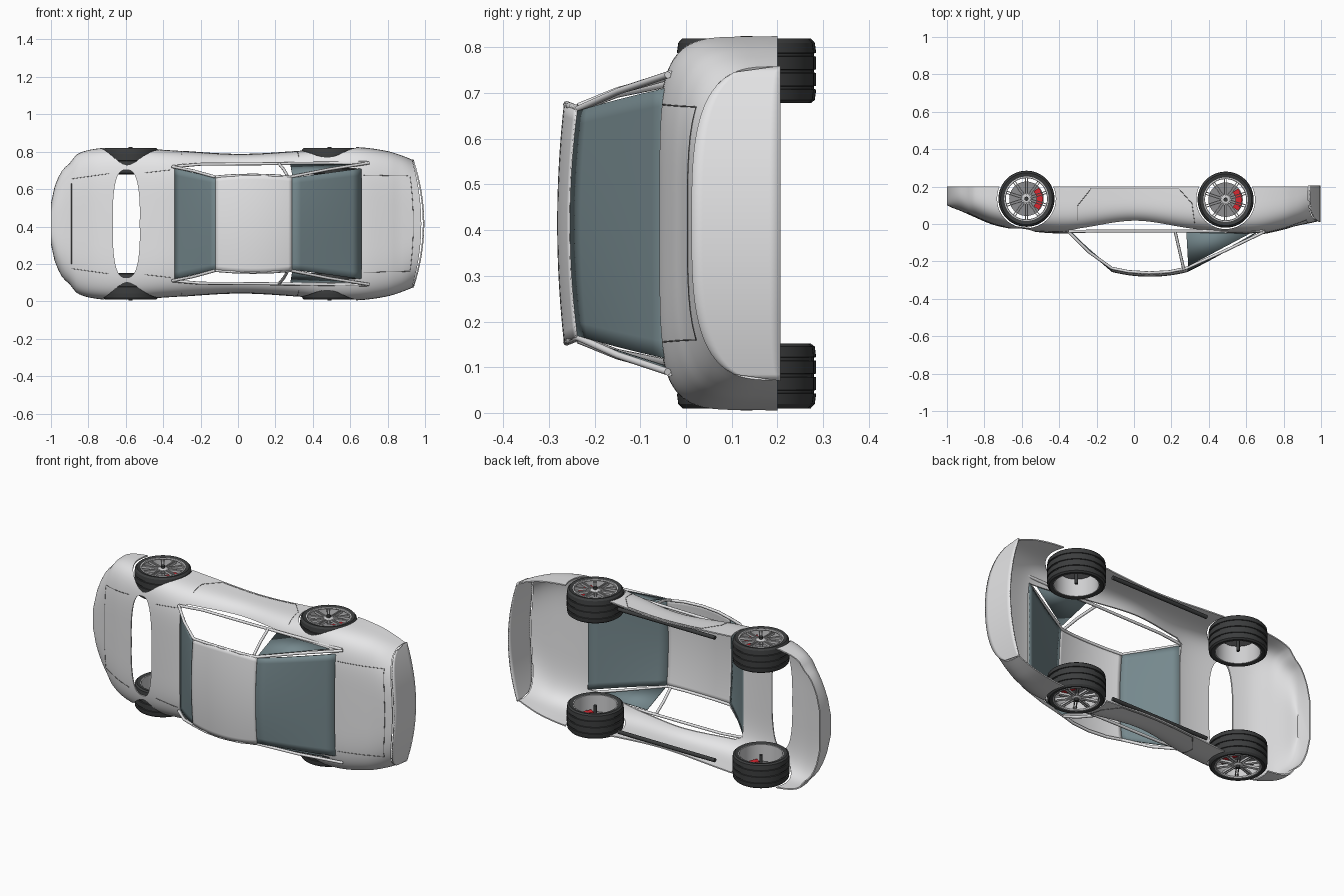
import bpy, bmesh, math
from mathutils import Matrix, Vector

if "Cube" in bpy.data.objects:
    bpy.data.objects.remove(bpy.data.objects["Cube"])

CENTRE = 0.415   # middle of the car's width, along z
FLOOR = -0.2     # lower edge of the body shell


def P(x, off, h):
    """Car space (length, sideways offset, height) to world; the car lies on its side."""
    return Vector((x, -h, CENTRE + off))


def material(name, rgb, rough=0.5):
    m = bpy.data.materials.new(name)
    m.use_nodes = True
    m.diffuse_color = (*rgb, 1)
    node = next(n for n in m.node_tree.nodes if n.type == 'BSDF_PRINCIPLED')
    node.inputs["Base Color"].default_value = (*rgb, 1)
    node.inputs["Roughness"].default_value = rough
    return m


SILVER = material("silver paint", (0.8, 0.8, 0.81))
GLASS = material("tinted glass", (0.18, 0.25, 0.27))
RUBBER = material("tyre rubber", (0.045, 0.047, 0.048))
ALLOY = material("wheel alloy", (0.62, 0.62, 0.63))
DISC = material("brake disc grey", (0.27, 0.27, 0.28))
RED = material("caliper red", (0.7, 0.02, 0.03))
SEAM = material("seam grey", (0.2, 0.2, 0.2))


def finish(name, bm, mat, angle=35):
    bmesh.ops.remove_doubles(bm, verts=bm.verts, dist=1e-5)
    bmesh.ops.recalc_face_normals(bm, faces=bm.faces)
    me = bpy.data.meshes.new(name)
    bm.to_mesh(me)
    bm.free()
    me.shade_smooth()
    me.set_sharp_from_angle(angle=math.radians(angle))
    me.materials.append(mat)
    ob = bpy.data.objects.new(name, me)
    bpy.context.collection.objects.link(ob)
    return ob


def grid(bm, rows, loop=False):
    vs = [[bm.verts.new(p) for p in r] for r in rows]
    for a, b in zip(vs, vs[1:] + (vs[:1] if loop else [])):
        for i in range(len(a) - 1):
            bm.faces.new((a[i], a[i + 1], b[i + 1], b[i]))
    return vs


def sheet(name, fn, nu, nv, mat, thick=0.006):
    """Thin panel from fn(u, v), with u in -1..1 and v in 0..1."""
    bm = bmesh.new()
    grid(bm, [[fn(2 * i / nu - 1, j / nv) for i in range(nu + 1)] for j in range(nv + 1)])
    ob = finish(name, bm, mat)
    ob.modifiers.new("thickness", 'SOLIDIFY').thickness = thick
    return ob


def tube(name, pts, radius, mat, sides=2):
    cu = bpy.data.curves.new(name, 'CURVE')
    cu.dimensions = '3D'
    cu.bevel_depth, cu.bevel_resolution, cu.use_fill_caps = radius, sides, True
    sp = cu.splines.new('POLY')
    sp.points.add(len(pts) - 1)
    for q, p in zip(sp.points, pts):
        q.co = (*p, 1)
    cu.materials.append(mat)
    ob = bpy.data.objects.new(name, cu)
    bpy.context.collection.objects.link(ob)


def prism(name, bottom, top):
    """Closed cutter between two matching outlines."""
    bm = bmesh.new()
    a, b = grid(bm, [bottom + bottom[:1], top + top[:1]])
    bmesh.ops.remove_doubles(bm, verts=bm.verts, dist=1e-6)
    bmesh.ops.holes_fill(bm, edges=bm.edges, sides=0)
    ob = finish(name, bm, SILVER)
    ob.hide_render = True
    return ob


# Body stations: position, half width, top height, squareness
STATIONS = [(-1, .11, -.1, 3.5), (-.98, .2, -.09, 3.5), (-.94, .285, -.075, 3.5), (-.9, .323, -.058, 4),
            (-.86, .372, -.04, 4), (-.75, .402, .005, 4.5), (-.6, .407, .034, 5), (-.35, .392, .05, 5),
            (0, .372, .006, 5), (.3, .387, .045, 5), (.5, .41, .06, 5), (.66, .408, .058, 5),
            (.8, .388, .03, 4.5), (.88, .363, .005, 4), (.93, .343, -.013, 3.2)]


def station(x):
    """Smooth interpolation of width, height and squareness."""
    k = max(i for i in range(len(STATIONS) - 1) if STATIONS[i][0] <= x or i == 0)
    a, b = STATIONS[k], STATIONS[k + 1]
    p, q = STATIONS[max(k - 1, 0)], STATIONS[min(k + 2, len(STATIONS) - 1)]
    d = b[0] - a[0]
    t = (x - a[0]) / d
    out = []
    for c in (1, 2, 3):
        m0 = (b[c] - p[c]) / (b[0] - p[0]) * d
        m1 = (q[c] - a[c]) / (q[0] - a[0]) * d
        out.append((2*t**3 - 3*t*t + 1) * a[c] + (t**3 - 2*t*t + t) * m0
                   + (3*t*t - 2*t**3) * b[c] + (t**3 - t*t) * m1)
    return out


def on_body(x, off, h):
    """Point in car space, with the tail bowed backwards in the middle."""
    s = min(max((x - .86) / .07, 0), 1)
    return P(x + .05 * s * (1 - min(1, off / station(x)[0])**2), off, h)


def on_top(x, off):
    w, top, n = station(x)
    return on_body(x, off, FLOOR + (top - FLOOR) * (1 - min(1, abs(off / w))**n)**(1 / n))


def on_side(x, h, side):
    w, top, n = station(x)
    return on_body(x, side * w * (1 - min(1, (h - FLOOR) / (top - FLOOR))**n)**(1 / n), h)


def section(x, count=56):
    w, top, n = station(x)
    pts = []
    for i in range(count + 1):
        c, s = math.cos(math.pi * i / count), max(0, math.sin(math.pi * i / count))
        off = math.copysign(w * abs(c)**(2 / n), c)
        pts.append(on_body(x, off, FLOOR + (top - FLOOR) * s**(2 / n)))
    return pts


# Body shell, open underneath
bm = bmesh.new()
rows = grid(bm, [section(-1 + 1.93 * i / 100) for i in range(101)])
bm.faces.new(rows[0])
body = finish("body_shell", bm, SILVER, 40)
solid = body.modifiers.new("thickness", 'SOLIDIFY')
solid.thickness, solid.offset = 0.007, -1

# Openings: wheel arches, cabin and bonnet vent
WHEELS = {"front": (-.575, -.135), "rear": (.49, -.13)}
cutters = []
for x, h in WHEELS.values():
    for side in (1, -1):
        ring = [(x + .157 * math.cos(a * math.tau / 48), h + .157 * math.sin(a * math.tau / 48)) for a in range(48)]
        cutters.append(prism("arch_cutter", [P(u, side * .3, v) for u, v in ring],
                             [P(u, side * .5, v) for u, v in ring]))
cabin = [(-.34, .3), (-.3, .318), (.3, .318), (.66, .292)]
cabin += [(x, -o) for x, o in reversed(cabin)]
vent = []
for i in range(60):
    c, s = math.cos(i * math.tau / 60), math.sin(i * math.tau / 60)
    half = .083 * abs(c)**.7 - .012 * (1 - abs(s))
    vent.append((-.597 + math.copysign(half, c), .288 * s))
for outline in (cabin, vent):
    cutters.append(prism("top_cutter", [P(x, o, -.12) for x, o in outline], [P(x, o, .2) for x, o in outline]))
for c in cutters:
    b = body.modifiers.new("opening", 'BOOLEAN')
    b.operation, b.solver, b.object = 'DIFFERENCE', 'EXACT', c
bpy.context.view_layer.update()
cut = bpy.data.meshes.new_from_object(body.evaluated_get(bpy.context.evaluated_depsgraph_get()))
body.modifiers.clear()
body.data = cut
cut.shade_smooth()
cut.set_sharp_from_angle(angle=math.radians(40))
for c in cutters:
    bpy.data.objects.remove(c)


# Tail panel, roof and glass
def tail(u, v):
    top = -.207 + .195 * (1 - abs(u)**3.2)**(1 / 3.2)
    return P(.938 + .058 * (1 - u * u), .345 * u, -.207 + (top + .207) * v)


def roof(u, v):
    t = 2 * v - 1
    return P(.085 + .205 * t, (.25 + .014 * (1 - t * t)) * u, .241 + .026 * (1 - t * t) + .015 * (1 - u * u))


def screen(x0, x1):
    return lambda u, v: P(x0 + (x1 - x0) * v, (.296 - .05 * v) * u,
                          .045 + .193 * v + .016 * (1 - u * u) * v + .03 * v * (1 - v))


sheet("tail_panel", tail, 48, 8, SILVER, .008)
sheet("roof", roof, 20, 20, SILVER)
sheet("windscreen", screen(-.34, -.12), 16, 8, GLASS)
sheet("rear_window", screen(.66, .29), 16, 8, GLASS)

for side, tag in ((1, "left"), (-1, "right")):
    # Window frame bars
    bars = {"window_sill": [(-.35, .305, .04), (-.2, .318, .038), (.3, .322, .038), (.69, .327, .036)],
            "front_pillar": [(-.35, .305, .042), (-.24, .283, .15), (-.12, .25, .236)],
            "roof_rail": [(-.12, .25, .236), (-.03, .257, .254), (.08, .26, .261), (.19, .257, .255), (.28, .25, .236)],
            "middle_pillar": [(.22, .32, .04), (.245, .29, .15), (.265, .255, .236)],
            "rear_pillar": [(.28, .25, .236), (.48, .29, .146), (.7, .325, .04)]}
    for name, pts in bars.items():
        tube(tag + "_" + name, [P(x, side * o, h) for x, o, h in pts], .008, SILVER)
    bm = bmesh.new()
    bm.faces.new([bm.verts.new(P(x, side * o, h)) for x, o, h in
                  [(.28, .315, .045), (.29, .258, .225), (.62, .315, .05)]])
    quarter = finish(tag + "_quarter_window", bm, GLASS)
    quarter.modifiers.new("thickness", 'SOLIDIFY').thickness = .004

    # Underbody rod and door seam
    tube(tag + "_sill_rod", [P(-.32, side * .355, -.19), P(.3, side * .355, -.19)], .011, RUBBER, 3)
    door = [(-.3, -.02), (-.3, -.1), (-.23, -.188), (.24, -.188), (.31, -.11), (.325, 0)]
    pts = []
    for (x0, h0), (x1, h1) in zip(door, door[1:]):
        pts += [on_side(x0 + (x1 - x0) * i / 12, h0 + (h1 - h0) * i / 12, side) for i in range(13)]
    tube(tag + "_door_seam", pts, .0016, SEAM, 1)

# Bonnet and boot seams
SEAMS = {"bonnet_seam": [(-.69, .268), (-.89, .24), (-.89, -.24), (-.69, -.268)],
         "bonnet_left_seam": [(-.5, .272), (-.36, .288)],
         "bonnet_right_seam": [(-.5, -.272), (-.36, -.288)],
         "boot_seam": [(.67, .26), (.905, .255), (.905, -.255), (.67, -.26)]}
for name, path in SEAMS.items():
    pts = []
    for (x0, o0), (x1, o1) in zip(path, path[1:]):
        pts += [on_top(x0 + (x1 - x0) * i / 16, o0 + (o1 - o0) * i / 16) for i in range(17)]
    tube(name, pts, .0016, SEAM, 1)


# Wheels
def lathe(name, profile, x, h, side, mat, seg=60):
    bm = bmesh.new()
    grid(bm, [[P(x + r * math.cos(a * math.tau / seg), side * o, h + r * math.sin(a * math.tau / seg))
               for r, o in profile] for a in range(seg)], loop=True)
    return finish(name, bm, mat, 30)


def block(bm, x, h, side, angle, r, tangent, off, size):
    """Box placed at a radius and angle around the wheel axis."""
    m = (Matrix.Translation(P(x, side * off, h)) @ Matrix.Rotation(angle, 4, 'Z')
         @ Matrix.Translation((r, tangent, 0)) @ Matrix.Diagonal((*size, 1)))
    bmesh.ops.create_cube(bm, size=1, matrix=m)


TYRE = [(.118, .268), (.138, .263), (.147, .27)]
for o in (.297, .333, .369):
    TYRE += [(.15, o - .004), (.145, o - .003), (.145, o + .003), (.15, o + .004)]
TYRE += [(.147, .395), (.138, .405), (.118, .4), (.118, .268)]
RIM = [(.114, .268), (.119, .268), (.119, .402), (.112, .403), (.11, .396), (.114, .39), (.114, .268)]

for axle, (x, h) in WHEELS.items():
    for side, tag in ((1, "left"), (-1, "right")):
        name = axle + "_" + tag
        lathe(name + "_tyre", TYRE, x, h, side, RUBBER)
        lathe(name + "_rim", RIM, x, h, side, ALLOY)
        lathe(name + "_brake_disc", [(0, .355), (.092, .355), (.092, .363), (0, .363)], x, h, side, DISC, 40)
        lathe(name + "_hub", [(0, .375), (.026, .375), (.026, .393), (.018, .398), (0, .398)], x, h, side, ALLOY, 24)
        lathe(name + "_hub_cap", [(0, .395), (.011, .395), (.011, .41), (0, .41)], x, h, side, RUBBER, 20)
        lathe(name + "_axle", [(0, .275), (.009, .275), (.009, .36), (0, .36)], x, h, side, RUBBER, 16)
        bm = bmesh.new()
        for i in range(10):
            for t in (-.006, .006):
                block(bm, x, h, side, (i + .5) * math.tau / 10, .066, t, .388, (.096, .005, .012))
        finish(name + "_spokes", bm, ALLOY)
        bm = bmesh.new()
        for i in range(-2, 3):
            block(bm, x, h, side, i * .3, .071, 0, .36, (.034, .023, .04))
        finish(name + "_caliper", bm, RED)
